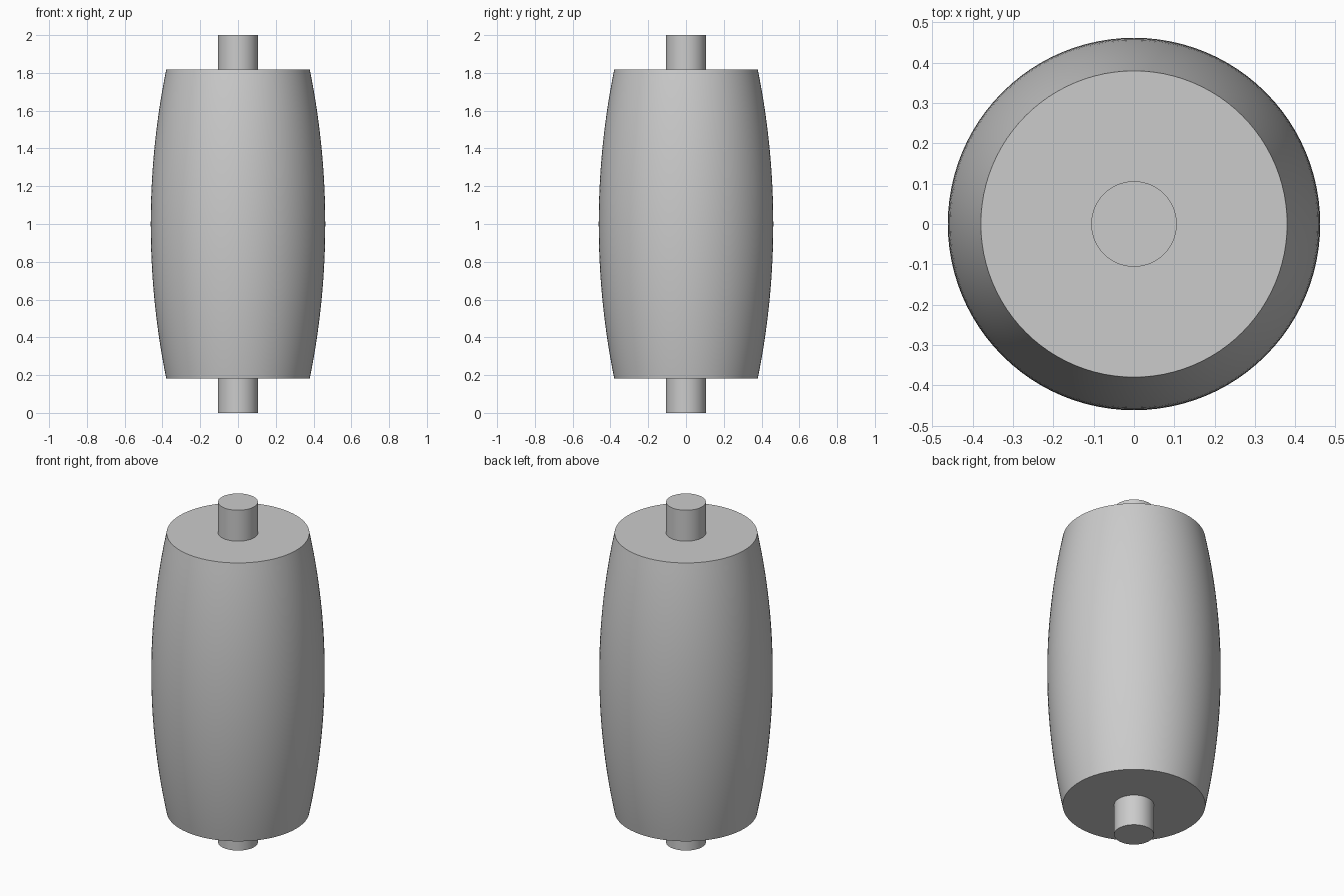
import bpy
import bmesh
import math

cube = bpy.data.objects.get("Cube")
if cube:
    bpy.data.objects.remove(cube, do_unlink=True)

SIDES = 96
RINGS = 32
END_RADIUS, MID_RADIUS = 0.38, 0.462
HALF_LENGTH = 0.818
SHAFT_RADIUS = 0.106

grey = bpy.data.materials.new("plain grey")
grey.use_nodes = True
colour = (0.6, 0.6, 0.6, 1)
grey.diffuse_color = colour
grey.node_tree.nodes["Principled BSDF"].inputs["Base Color"].default_value = colour


def lathe(name, profile):
    """Closed solid of revolution about z from (radius, height) points."""
    bm = bmesh.new()
    rings = []
    for radius, z in profile:
        ring = []
        for i in range(SIDES):
            a = math.tau * i / SIDES
            ring.append(bm.verts.new((radius * math.cos(a), radius * math.sin(a), z)))
        rings.append(ring)
    for low, high in zip(rings, rings[1:]):
        for i in range(SIDES):
            j = (i + 1) % SIDES
            bm.faces.new((low[i], low[j], high[j], high[i]))
    bm.faces.new(rings[0][::-1])
    bm.faces.new(rings[-1])
    mesh = bpy.data.meshes.new(name)
    bm.to_mesh(mesh)
    bm.free()
    mesh.materials.append(grey)
    obj = bpy.data.objects.new(name, mesh)
    bpy.context.collection.objects.link(obj)
    bpy.ops.object.select_all(action="DESELECT")
    obj.select_set(True)
    bpy.context.view_layer.objects.active = obj
    bpy.ops.object.shade_smooth_by_angle(angle=math.radians(30))
    return obj


# Crowned roller body, its side a circular arc
sag = MID_RADIUS - END_RADIUS
arc = (HALF_LENGTH ** 2 + sag ** 2) / (2 * sag)
body = []
for k in range(RINGS + 1):
    h = HALF_LENGTH * (2 * k / RINGS - 1)
    body.append((MID_RADIUS - arc + math.sqrt(arc ** 2 - h ** 2), 1 + h))
lathe("roller_body", body)

# Stub shafts at both ends
lathe("lower_shaft", [(SHAFT_RADIUS, 0), (SHAFT_RADIUS, 1 - HALF_LENGTH)])
lathe("upper_shaft", [(SHAFT_RADIUS, 1 + HALF_LENGTH), (SHAFT_RADIUS, 2)])
